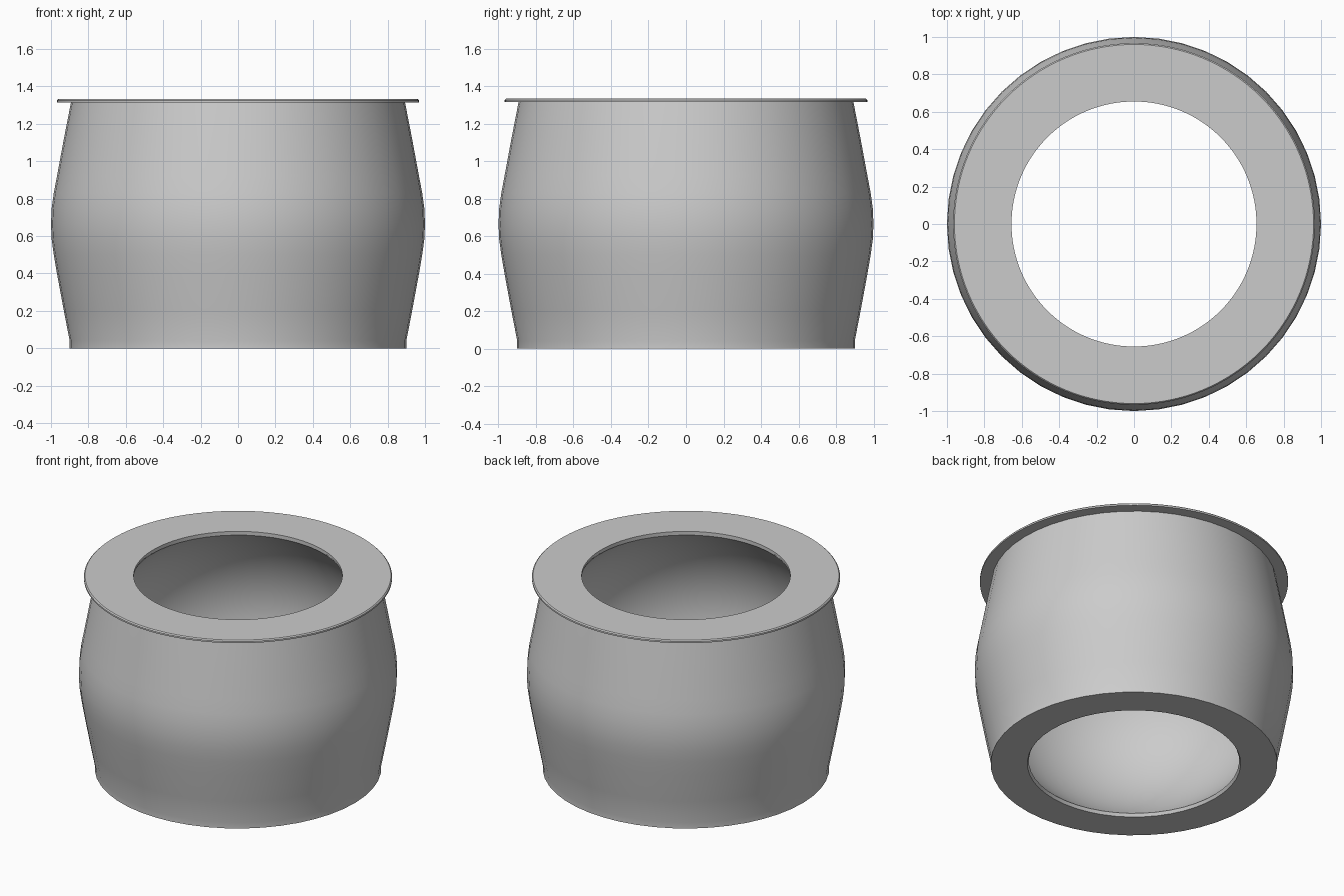
import bpy
import math

cube = bpy.data.objects.get("Cube")
if cube:
    bpy.data.objects.remove(cube, do_unlink=True)

grey = bpy.data.materials.new("plain grey")
grey.use_nodes = True
colour = (0.6, 0.6, 0.6, 1)
grey.diffuse_color = colour
grey.node_tree.nodes["Principled BSDF"].inputs["Base Color"].default_value = colour


def lathe(name, profile, sides):
    """Spin a closed (radius, height) outline around the z axis."""
    n = len(profile)
    verts, faces = [], []
    for s in range(sides):
        a = 2 * math.pi * s / sides
        verts += [(r * math.cos(a), r * math.sin(a), z) for r, z in profile]
        t = (s + 1) % sides
        for i in range(n):
            j = (i + 1) % n
            faces.append((s * n + i, t * n + i, t * n + j, s * n + j))
    mesh = bpy.data.meshes.new(name)
    mesh.from_pydata(verts, [], faces)
    mesh.materials.append(grey)
    obj = bpy.data.objects.new(name, mesh)
    bpy.context.collection.objects.link(obj)
    bpy.ops.object.select_all(action="DESELECT")
    obj.select_set(True)
    bpy.context.view_layer.objects.active = obj
    bpy.ops.object.shade_smooth_by_angle(angle=math.radians(30))
    return obj


# Barrel body: foot band, bulging outside, rounded hollow with short lips
height, mid = 1.315, 0.663
hole, foot = 0.66, 0.9
outside = [(foot, 0), (foot, 0.04), (0.931, 0.2), (0.968, 0.4), (0.985, 0.5),
           (0.996, 0.58), (1.0, mid), (0.996, 0.75), (0.985, 0.83),
           (0.968, 0.92), (0.931, 1.12), (0.893, height)]
belly, reach = 0.957, 0.642
steps = 24
limit = math.acos(hole / belly)
rise = reach / math.sin(limit)
angles = [limit * (1 - 2 * i / steps) for i in range(steps + 1)]
hollow = [(belly * math.cos(a), mid + rise * math.sin(a)) for a in angles]
lathe("barrel_body", outside + [(hole, height)] + hollow + [(0.67, 0)], 48)

# Thin flat ring on top, with a small bevel on its outer edge
top, rim, bevel = 1.333, 0.967, 0.007
lathe("top_ring", [(rim, height), (rim, top - bevel), (rim - bevel, top),
                   (0.655, top), (0.655, height)], 128)
